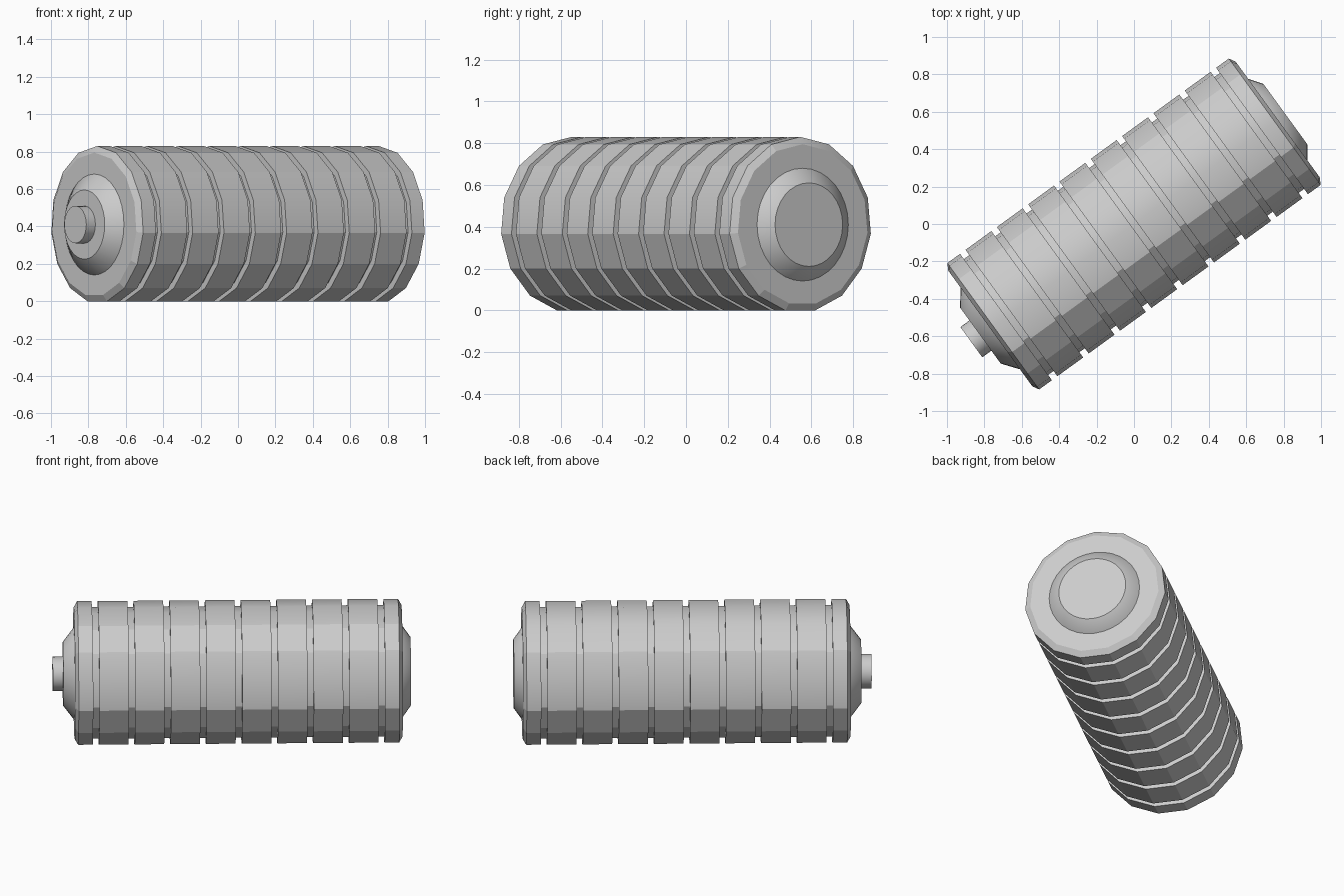
import bpy
import bmesh
from math import radians, sin, cos, tau

cube = bpy.data.objects.get("Cube")
if cube:
    bpy.data.objects.remove(cube)

AXIS_TURN = radians(36)
AXIS_HEIGHT = 0.41
RIB_R, CORE_R = 0.42, 0.385

grey = bpy.data.materials.new("light_grey")
grey.use_nodes = True
colour = (0.6, 0.6, 0.6, 1)
grey.diffuse_color = colour
grey.node_tree.nodes["Principled BSDF"].inputs["Base Color"].default_value = colour


def lathe(name, profile, sides, crease_rows=()):
    """Revolve (along, radius) points about the long axis, with a vertex at the top."""
    bm = bmesh.new()
    rings = []
    for along, r in profile:
        rings.append([bm.verts.new((along, -r * sin(tau * k / sides), r * cos(tau * k / sides)))
                      for k in range(sides)])
    for a, b in zip(rings, rings[1:]):
        for k in range(sides):
            n = (k + 1) % sides
            bm.faces.new((a[k], a[n], b[n], b[k]))
    bm.faces.new(rings[0])
    bm.faces.new(rings[-1])
    bmesh.ops.recalc_face_normals(bm, faces=bm.faces)

    # Smooth shading with sharp rims and chosen lengthwise creases
    for f in bm.faces:
        f.smooth = True
    for e in bm.edges:
        e.smooth = e.calc_face_angle() < radians(30)
    for a, b in zip(rings, rings[1:]):
        for k in crease_rows:
            bm.edges.get((a[k], b[k])).smooth = False

    mesh = bpy.data.meshes.new(name)
    bm.to_mesh(mesh)
    bm.free()
    mesh.materials.append(grey)
    obj = bpy.data.objects.new(name, mesh)
    bpy.context.collection.objects.link(obj)
    obj.location.z = AXIS_HEIGHT
    obj.rotation_euler.z = AXIS_TURN
    return obj


# Ribbed body: chamfered ends and evenly spaced grooves
END, SHOULDER = 0.95, 0.93
PITCH, HALF_GROOVE = 0.207, 0.018
body = [(-END, CORE_R), (-SHOULDER, RIB_R)]
for i in range(-4, 5):
    lo, hi = i * PITCH - HALF_GROOVE, i * PITCH + HALF_GROOVE
    body += [(lo, RIB_R), (lo, CORE_R), (hi, CORE_R), (hi, RIB_R)]
body += [(SHOULDER, RIB_R), (END, CORE_R)]
smooth_rows = {0, 3, 12, 14}
lathe("ribbed_body", body, 15, [k for k in range(15) if k not in smooth_rows])

# Tapered bosses on both ends
lathe("rear_boss", [(END - 0.01, 0.275), (END, 0.27), (1.0, 0.2)], 32)
lathe("front_boss", [(-END + 0.01, 0.275), (-END, 0.27), (-1.015, 0.185)], 32)

# Small round outlet on the front boss
lathe("outlet_knob", [(-1.0, 0.1), (-1.075, 0.1)], 24)
